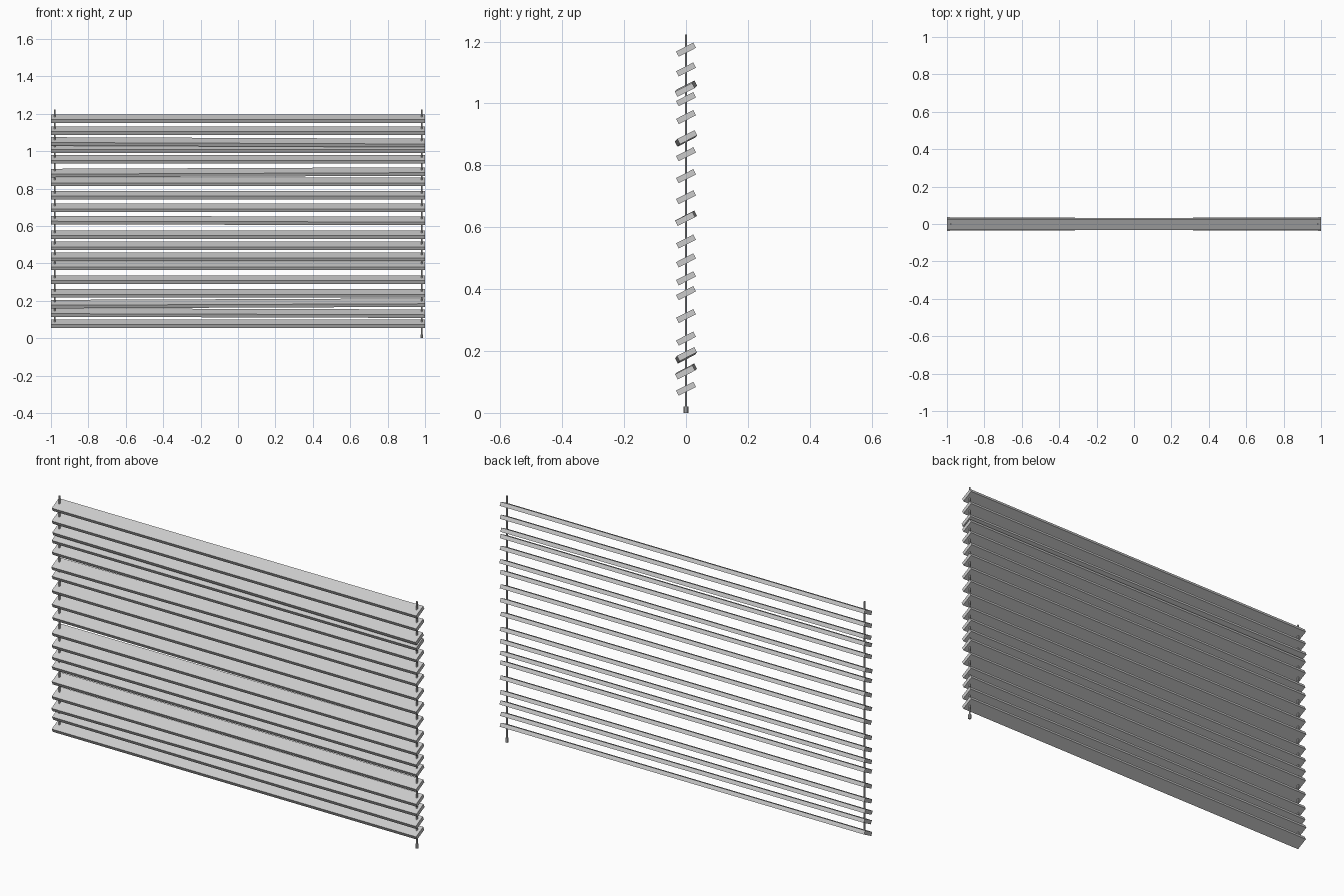
import bpy, math
from mathutils import Vector, Matrix

if "Cube" in bpy.data.objects:
    bpy.data.objects.remove(bpy.data.objects["Cube"])

# slat centre height, then (y, z) drift of the left end; the right end drifts the opposite way
SLATS = [
    (1.174, 0, 0), (1.110, 0, 0), (1.048, .004, .004), (1.014, 0, 0), (.956, 0, 0),
    (.887, -.004, -.004), (.836, 0, 0), (.765, 0, 0), (.697, 0, 0), (.629, .003, .002),
    (.554, 0, 0), (.493, 0, 0), (.435, 0, 0), (.387, 0, 0), (.313, 0, 0),
    (.240, 0, 0), (.186, -.003, -.004), (.134, .003, .003), (.078, 0, 0),
]
WIDTH, THICK, TILT = .0625, .019, math.radians(27)


def slat(name, z, dy, dz):
    # long thin board tilted about its length, slightly skewed where it hangs crooked
    bpy.ops.mesh.primitive_cube_add(size=1)
    ob = bpy.context.object
    ob.name = name
    ob.data.transform(Matrix.Rotation(TILT, 4, 'X') @ Matrix.Diagonal((2, WIDTH, THICK, 1)))
    for v in ob.data.vertices:
        v.co += Vector((0, -dy * v.co.x, -dz * v.co.x))
    ob.location.z = z


def rod(name, x, z0, z1, r, sides=8):
    bpy.ops.mesh.primitive_cylinder_add(vertices=sides, radius=r, depth=z1 - z0,
                                        location=(x, 0, (z0 + z1) / 2))
    ob = bpy.context.object
    ob.name = name
    return ob


# slats
for i, (z, dy, dz) in enumerate(SLATS):
    slat(f"slat_{i + 1:02d}", z, dy, dz)

# hanging cords, the right one longer with a pull weight
rod("left_cord", -.98, .07, 1.223, .004)
rod("right_cord", .982, .015, 1.223, .004)
rod("cord_weight", .982, 0, .021, .0075)
